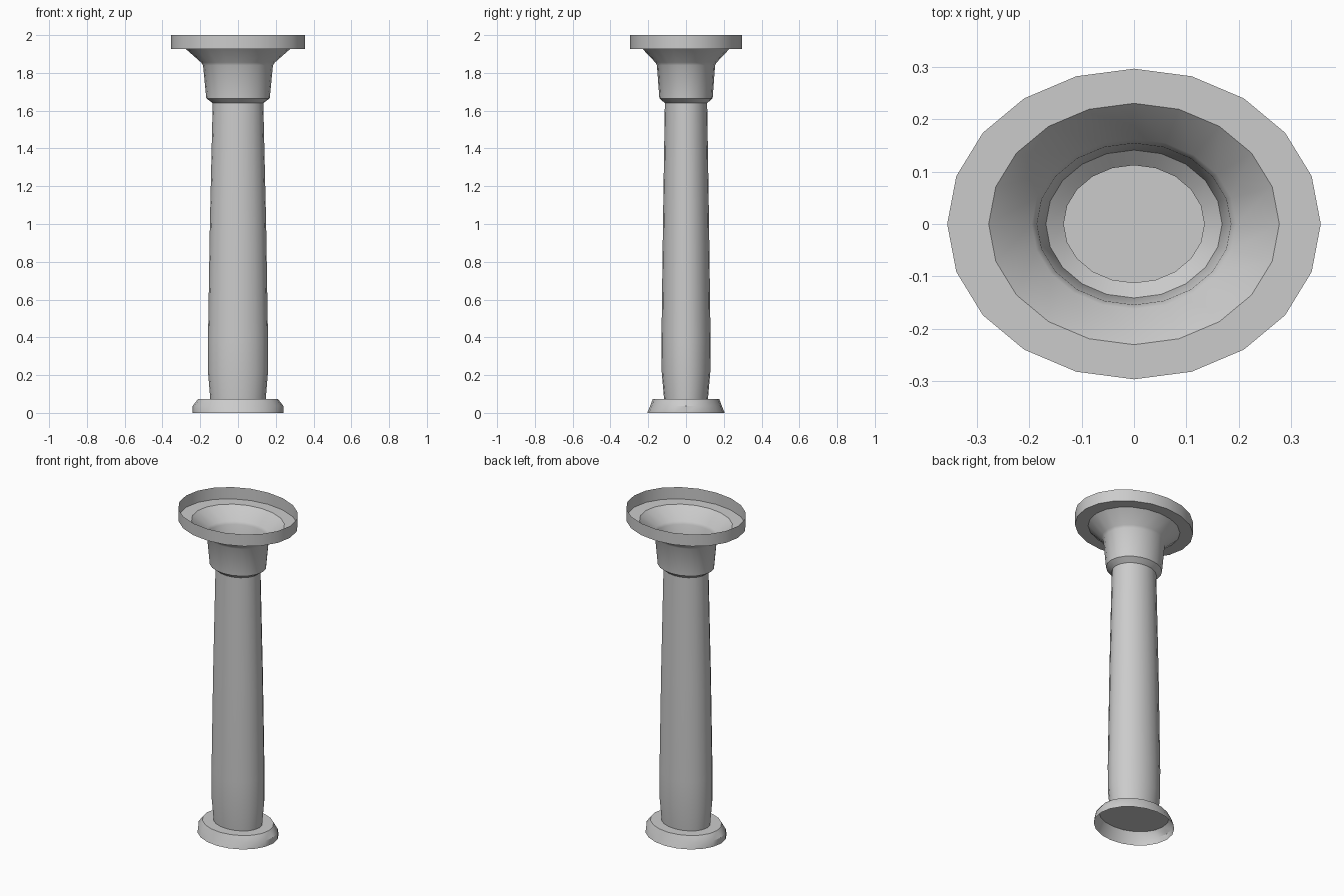
import bpy, bmesh, math

if "Cube" in bpy.data.objects:
    bpy.data.objects.remove(bpy.data.objects["Cube"])

SIDES = 20


def lathe(name, loops, cap_last=False):
    """Skin elliptical loops given as (x radius, y radius, z)."""
    bm = bmesh.new()
    rings = []
    for rx, ry, z in loops:
        angles = [2 * math.pi * i / SIDES for i in range(SIDES)]
        rings.append([bm.verts.new((rx * math.cos(a), ry * math.sin(a), z)) for a in angles])
    for low, high in zip(rings, rings[1:]):
        for i in range(SIDES):
            j = (i + 1) % SIDES
            bm.faces.new((low[i], low[j], high[j], high[i]))
    if cap_last:
        bm.faces.new(rings[-1])
    mesh = bpy.data.meshes.new(name)
    bm.to_mesh(mesh)
    bm.free()
    obj = bpy.data.objects.new(name, mesh)
    bpy.context.collection.objects.link(obj)
    bpy.ops.object.select_all(action='DESELECT')
    obj.select_set(True)
    bpy.context.view_layer.objects.active = obj
    bpy.ops.object.shade_smooth_by_angle(angle=math.radians(30))
    return obj


# Base: closed on top, hollow underneath
lathe("base", [(0.24, 0.205, 0), (0.24, 0.19, 0.037), (0.212, 0.176, 0.073)], cap_last=True)

# Shaft with a slight swelling near the foot
lathe("shaft", [(0.147, 0.116, 0.073), (0.159, 0.129, 0.22), (0.159, 0.13, 0.38),
                (0.149, 0.122, 1.0), (0.134, 0.112, 1.64)])

# Capital: collar, flared bell and open-topped rim
lathe("capital", [(0.134, 0.112, 1.64), (0.168, 0.141, 1.665), (0.185, 0.154, 1.84),
                  (0.195, 0.162, 1.855), (0.277, 0.23, 1.927), (0.356, 0.296, 1.927),
                  (0.356, 0.296, 2.0)])
